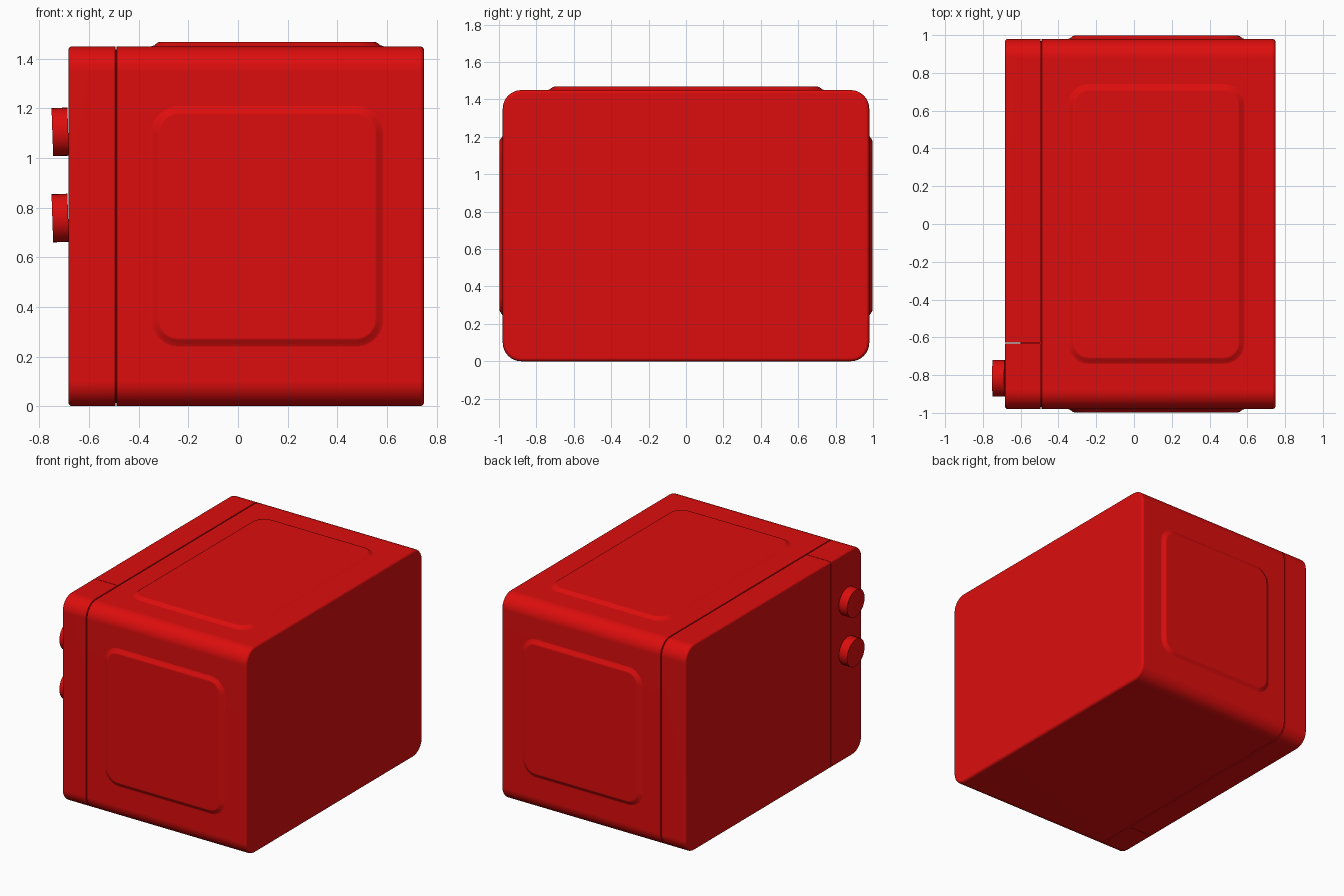
import bpy, bmesh, math
from mathutils import Matrix, Vector

cube = bpy.data.objects.get("Cube")
if cube:
    bpy.data.objects.remove(cube, do_unlink=True)

RED = (0.72, 0.004, 0.004, 1.0)
red = bpy.data.materials.new("red enamel")
red.use_nodes = True
red.diffuse_color = RED
red.node_tree.nodes["Principled BSDF"].inputs["Base Color"].default_value = RED

parts = []


def finish(name, bm):
    """Turn a bmesh into a smooth, red object."""
    bmesh.ops.recalc_face_normals(bm, faces=bm.faces)
    mesh = bpy.data.meshes.new(name)
    bm.to_mesh(mesh)
    bm.free()
    mesh.materials.append(red)
    obj = bpy.data.objects.new(name, mesh)
    bpy.context.collection.objects.link(obj)
    parts.append(obj)
    return obj


def rounded_rect(w, h, r, steps=8):
    """Outline of a rounded rectangle centred on the origin."""
    pts = []
    for q, (sx, sy) in enumerate([(1, 1), (-1, 1), (-1, -1), (1, -1)]):
        for i in range(steps + 1):
            a = math.pi / 2 * (q + i / steps)
            pts.append((sx * (w / 2 - r) + r * math.cos(a),
                        sy * (h / 2 - r) + r * math.sin(a)))
    return pts


def loft(w, h, r, rings, origin, u, v, n):
    """Stack rounded rectangles; each ring is (inset, height along n)."""
    u, v, n, origin = Vector(u), Vector(v), Vector(n), Vector(origin)
    bm = bmesh.new()
    loops = []
    for inset, d in rings:
        outline = rounded_rect(w - 2 * inset, h - 2 * inset, r - inset)
        loops.append([bm.verts.new(origin + u * a + v * b + n * d) for a, b in outline])
    for lo, hi in zip(loops, loops[1:]):
        for i in range(len(lo)):
            j = (i + 1) % len(lo)
            bm.faces.new((lo[i], lo[j], hi[j], hi[i]))
    bm.faces.new(loops[0][::-1])
    bm.faces.new(loops[-1])
    return bm


def shell(x0, x1, e0, e1, inset=0.0):
    """Case section along x with rounded rims of radius e0 and e1."""
    def arc(x, e, s):
        return [(inset + e * (1 - math.sin(a)), x + s * e * (1 - math.cos(a)))
                for a in (math.pi / 2 * k / 4 for k in range(5))]
    rings = arc(x0, e0, 1) + arc(x1, e1, -1)[::-1]
    return loft(1.96, 1.45, 0.1, rings, (0, 0, 0.725), (0, 1, 0), (0, 0, 1), (1, 0, 0))


# Main case, and a recessed core that closes the seams
finish("case", shell(-0.489, 0.75, 0.003, 0.018))
finish("seam_core", shell(-0.6, -0.4, 0.003, 0.003, 0.012))

# Front section split into a door and a control panel
SPLIT = -0.63
for name, side in (("door", 1), ("control_panel", -1)):
    bm = shell(-0.683, -0.494, 0.015, 0.003)
    bmesh.ops.bisect_plane(bm, geom=bm.verts[:] + bm.edges[:] + bm.faces[:],
                           plane_co=(0, SPLIT + side * 0.0015, 0),
                           plane_no=(0, -side, 0), clear_outer=True)
    bmesh.ops.holes_fill(bm, edges=[e for e in bm.edges if e.is_boundary])
    finish(name, bm)

# Raised pressed panels on the top and both sides
CX, WX = 0.118, 0.935
press = [(0, -0.002), (0, 0), (0.012, 0.004), (0.026, 0.015), (0.036, 0.018)]
finish("top_panel", loft(WX, 1.48, 0.11, press, (CX, 0, 1.45),
                         (1, 0, 0), (0, 1, 0), (0, 0, 1)))
for name, s in (("front_side_panel", -1), ("back_side_panel", 1)):
    finish(name, loft(WX, 0.97, 0.11, press, (CX, s * 0.98, 0.725),
                      (-s, 0, 0), (0, 0, 1), (0, s, 0)))

# Two slightly tilted control knobs
for name, z in (("upper_knob", 1.105), ("lower_knob", 0.758)):
    bm = bmesh.new()
    tilt = Matrix.Rotation(math.radians(-92), 4, 'Y')
    bmesh.ops.create_cone(bm, cap_ends=True, segments=32, radius1=0.097, radius2=0.097,
                          depth=0.064, matrix=Matrix.Translation((-0.716, -0.817, z)) @ tilt)
    finish(name, bm)

# Smooth shading with sharp seams
bpy.ops.object.select_all(action='DESELECT')
for obj in parts:
    obj.select_set(True)
bpy.context.view_layer.objects.active = parts[0]
bpy.ops.object.shade_smooth_by_angle(angle=math.radians(40))
for obj in parts:
    obj.modifiers.new("even_shading", 'WEIGHTED_NORMAL').keep_sharp = True
